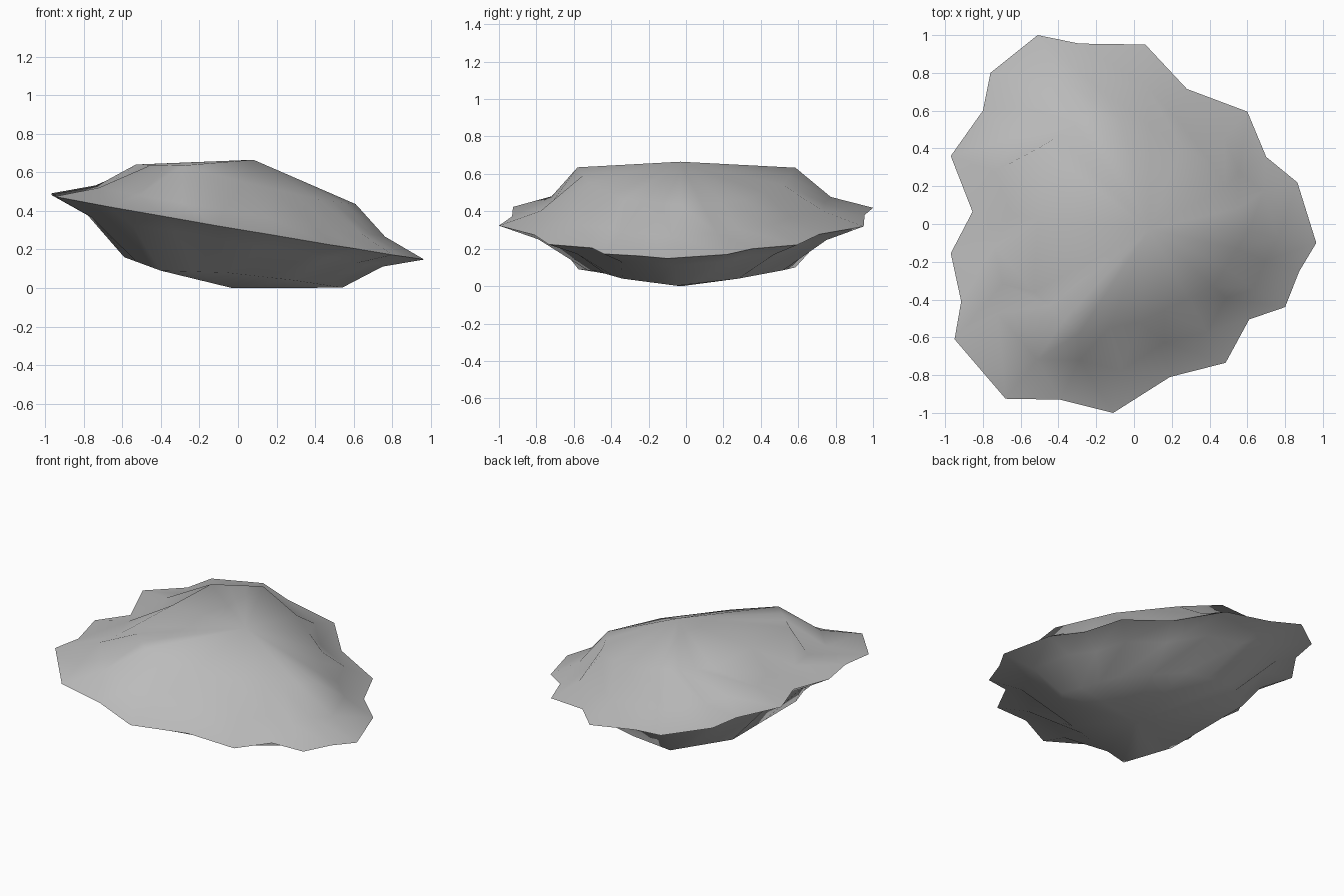
import bpy, bmesh, math
from mathutils import Vector

cube = bpy.data.objects.get("Cube")
if cube:
    bpy.data.objects.remove(cube)

# Single stone colour
stone = bpy.data.materials.new("grey_stone")
stone.use_nodes = True
colour = (0.5, 0.5, 0.5, 1)
stone.diffuse_color = colour
stone.node_tree.nodes["Principled BSDF"].inputs["Base Color"].default_value = colour

# Jagged outline of the slab, clockwise as seen from above
rim_outline = [
    (-.51, 1), (-.29, .955), (.06, .95), (.28, .715), (.6, .595), (.7, .355),
    (.865, .22), (.965, -.1), (.875, -.25), (.8, -.44), (.61, -.505),
    (.485, -.735), (.19, -.81), (-.11, -1), (-.39, -.93), (-.68, -.925),
    (-.95, -.61), (-.915, -.41), (-.97, -.155), (-.855, .065), (-.97, .36),
    (-.8, .6), (-.76, .8)]
count = len(rim_outline)

# Cap corners, each in line with the rim point of that number
corner_at = [0, 2, 4, 7, 10, 13, 15, 18, 20]
upper_cap = [
    (-.22, .585, .633), (.08, .52, .54), (.42, .31, .46), (.61, -.03, .435),
    (.42, -.33, .46), (.03, -.52, .55), (-.29, -.58, .635),
    (-.53, -.36, .64), (-.49, .41, .642)]
lower_cap = [
    (-.29, .585, .1), (.03, .52, .085), (.36, .28, .04), (.54, -.05, .002),
    (.29, -.34, .04), (-.06, -.48, .08), (-.4, -.575, .09),
    (-.59, -.34, .16), (-.59, .34, .16)]

# Side, skirt scale, skirt height, cap corners, peak
shells = [(1, .775, .082, upper_cap, (.08, -.03, .665)),
          (-1, .79, .073, lower_cap, (-.03, -.02, 0))]

normal = Vector((.174, -.013, 1)).normalized()


def outline_ring(scale, height):
    """Scaled outline on the sloping rim plane, pushed out along its normal."""
    ring = []
    for x, y in rim_outline:
        x, y = x * scale, y * scale
        z = .317 - (normal.x * x + normal.y * y) / normal.z
        ring.append(Vector((x, y, z)) + normal * height)
    return ring


def cap_ring(corners):
    """One point for each rim point, spaced evenly between the cap corners."""
    ring = []
    for k, start in enumerate(corner_at):
        following = (k + 1) % len(corners)
        span = (corner_at[following] - start) % count
        a, b = Vector(corners[k]), Vector(corners[following])
        ring += [a.lerp(b, i / span) for i in range(span)]
    return ring


bm = bmesh.new()
rim = [bm.verts.new(p) for p in outline_ring(1, 0)]

# Upper and lower shells: flared skirt, shoulder and shallow cap
for side, scale, height, corners, peak in shells:
    outer = rim
    for points in (outline_ring(scale, side * height), cap_ring(corners)):
        inner = [bm.verts.new(p) for p in points]
        for i in range(count):
            j = (i + 1) % count
            bm.faces.new((outer[i], outer[j], inner[j], inner[i]))
        outer = inner
    pole = bm.verts.new(peak)
    for i in range(count):
        bm.faces.new((outer[i], outer[(i + 1) % count], pole))
bmesh.ops.recalc_face_normals(bm, faces=bm.faces)

mesh = bpy.data.meshes.new("rock_slab")
bm.to_mesh(mesh)
bm.free()
mesh.materials.append(stone)
rock = bpy.data.objects.new("rock_slab", mesh)
bpy.context.collection.objects.link(rock)

# Rounded faces with a crisp rim
bpy.context.view_layer.objects.active = rock
rock.select_set(True)
bpy.ops.object.shade_smooth_by_angle(angle=math.radians(70))
